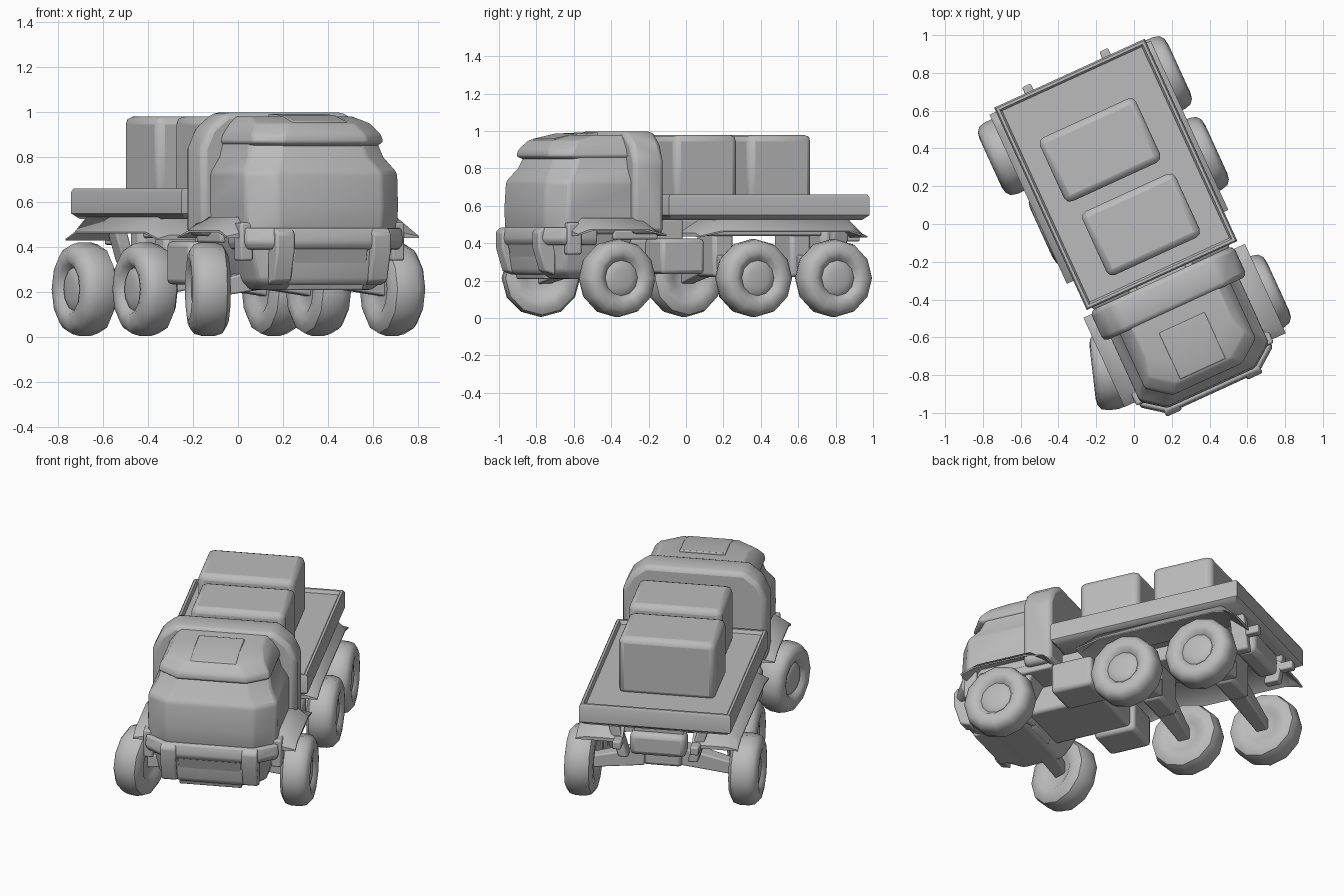
import bpy, bmesh, math
from mathutils import Matrix, Vector

if "Cube" in bpy.data.objects:
    bpy.data.objects.remove(bpy.data.objects["Cube"])

TURN = Matrix.Rotation(math.radians(24.6), 4, 'Z')   # whole truck stands turned
grey = bpy.data.materials.new("plain grey")
grey.diffuse_color = (0.50, 0.50, 0.50, 1)
grey.use_nodes = True
grey.node_tree.nodes["Principled BSDF"].inputs["Base Color"].default_value = grey.diffuse_color


def add(name, verts, faces, bevel=0.0):
    me = bpy.data.meshes.new(name)
    me.from_pydata([TURN @ Vector(v) for v in verts], [], faces)
    me.materials.append(grey)
    ob = bpy.data.objects.new(name, me)
    bpy.context.collection.objects.link(ob)
    bm = bmesh.new()
    bm.from_mesh(me)
    bmesh.ops.recalc_face_normals(bm, faces=bm.faces)
    bm.to_mesh(me)
    bm.free()
    for p in me.polygons:
        p.use_smooth = True
    me.set_sharp_from_angle(angle=math.radians(40))
    if bevel:
        b = ob.modifiers.new("soft edges", 'BEVEL')
        b.width, b.segments, b.limit_method = bevel, 2, 'ANGLE'
        b.angle_limit = math.radians(25)
    return ob


def loft(name, rings, bevel=0.0):
    n = len(rings[0])
    verts = [v for r in rings for v in r]
    faces = [(i * n + j, i * n + (j + 1) % n, (i + 1) * n + (j + 1) % n, (i + 1) * n + j)
             for i in range(len(rings) - 1) for j in range(n)]
    faces += [tuple(range(n)), tuple(range((len(rings) - 1) * n, len(rings) * n))]
    return add(name, verts, faces, bevel)


def rect(x0, x1, y0, y1, z):
    return [(x0, y0, z), (x1, y0, z), (x1, y1, z), (x0, y1, z)]


def box(name, x0, x1, y0, y1, z0, z1, bevel=0.012):
    return loft(name, [rect(x0, x1, y0, y1, z0), rect(x0, x1, y0, y1, z1)], bevel)


def extrude_x(name, prof, x0, x1, bevel=0.0):
    return loft(name, [[(x, y, z) for y, z in prof] for x in (x0, x1)], bevel)


def mudguard(name, prof, x0, x1, x2, low):
    """Flat plate from x0 to x1, then a lip sloping down to x2."""
    loft(name, [[(x0, y, z) for y, z in prof], [(x1, y, z) for y, z in prof],
                [(x2, y, low + (z - low) * 0.35) for y, z in prof]])


C = 0.012   # centre line of the truck


def cab_ring(w, f, z, back=-0.40, cx=0.12, cy=0.09):
    return [(C - w, back, z), (C - w, f + cy, z), (C - w + cx, f, z),
            (C + w - cx, f, z), (C + w, f + cy, z), (C + w, back, z)]


# Cab: lower nose, main shell, visor roof
loft("cab_lower_nose", [cab_ring(0.27, -0.90, 0.21, -0.60), cab_ring(0.31, -0.945, 0.25, -0.57),
                        cab_ring(0.36, -0.97, 0.47, -0.45)], 0.015)
loft("cab_shell", [cab_ring(0.37, -0.955, 0.45), cab_ring(0.375, -0.96, 0.58),
                   cab_ring(0.375, -0.95, 0.73), cab_ring(0.33, -0.90, 0.80),
                   cab_ring(0.31, -0.865, 0.88)], 0.015)
loft("cab_roof_visor", [cab_ring(0.30, -0.87, 0.845), cab_ring(0.325, -0.91, 0.865),
                        cab_ring(0.315, -0.905, 0.90), cab_ring(0.28, -0.86, 0.95),
                        cab_ring(0.25, -0.74, 0.98)], 0.01)
extrude_x("roof_hatch", [(-0.85, 0.92), (-0.85, 0.958), (-0.72, 0.986), (-0.58, 0.992), (-0.58, 0.95)],
          -0.12, 0.145, 0.006)

# Rounded arch behind the cab
arch = [(-0.405, 0.45), (-0.405, 0.84), (-0.365, 0.93), (-0.28, 0.998),
        (0.30, 0.998), (0.385, 0.93), (0.43, 0.84), (0.43, 0.45)]
loft("cab_rear_arch", [[(x, y, z) for x, z in arch] for y in (-0.50, -0.322)], 0.028)

# Front bumper band and guards
loft("front_bumper", [cab_ring(0.37, -0.975, 0.39, -0.70), cab_ring(0.385, -0.99, 0.42, -0.70),
                      cab_ring(0.38, -0.98, 0.485, -0.70)], 0.01)
for s in (-1, 1):
    extrude_x("bumper_guard", [(-0.90, 0.23), (-0.96, 0.25), (-1.0, 0.38), (-1.0, 0.46),
                               (-0.975, 0.485), (-0.90, 0.485)], C + s * 0.19, C + s * 0.28, 0.01)
    xs = sorted((C + s * 0.34, C + s * 0.40))
    box("side_guard", xs[0], xs[1], -0.88, -0.80, 0.34, 0.51, 0.01)
loft("nose_grille", [rect(-0.17, 0.19, -0.92, -0.80, 0.21), rect(-0.17, 0.19, -0.98, -0.80, 0.42)], 0.006)

# Cargo bed: tray with raised rim
X0, X1, Y0, Y1 = -0.417, 0.460, -0.31, 0.868


def tray(d, z):
    return rect(X0 + d, X1 - d, Y0 + d, Y1 - d, z)


loft("cargo_bed", [tray(0.03, 0.525), tray(0.0, 0.55), tray(0.0, 0.645), tray(0.008, 0.66),
                   tray(0.022, 0.66), tray(0.032, 0.64)])

# Cargo crates
box("rear_crate", -0.28, 0.28, 0.245, 0.617, 0.62, 0.98, 0.035)
box("front_crate", -0.238, 0.305, -0.203, 0.168, 0.62, 0.98, 0.035)

# Chassis
box("chassis_beam", -0.13, 0.155, -0.60, 0.80, 0.44, 0.53, 0.01)
box("belly_plate", -0.18, 0.20, -0.72, -0.10, 0.26, 0.425, 0.02)
box("cab_floor", -0.36, 0.385, -0.60, -0.34, 0.42, 0.47, 0.01)
box("rear_cross_beam", -0.15, 0.175, 0.72, 0.84, 0.35, 0.49, 0.03)
for s, mud, front in ((-1, -0.455, -0.45), (1, 0.485, 0.49)):
    # Side tanks, tow hooks, rear struts, mudguards
    xs = sorted((C + s * 0.17, C + s * 0.40))
    box("side_tank", xs[0], xs[1], -0.33, -0.075, 0.235, 0.425, 0.022)
    xs = sorted((C + s * 0.10, C + s * 0.30))
    box("tank_bracket", xs[0], xs[1], -0.31, -0.16, 0.40, 0.53, 0.01)
    xs = sorted((C + s * 0.20, C + s * 0.25))
    box("tow_hook", xs[0], xs[1], 0.78, 0.905, 0.41, 0.46, 0.008)
    a, b = sorted((C + s * 0.17, C + s * 0.23))
    loft("rear_strut", [rect(a, b, 0.74, 0.83, 0.33), rect(a + s * 0.06, b + s * 0.06, 0.74, 0.83, 0.53)], 0.01)
    mudguard("rear_mudguard", [(-0.14, 0.435), (0.0, 0.515), (0.74, 0.515), (0.845, 0.43),
                               (0.845, 0.45), (0.75, 0.535), (-0.01, 0.535), (-0.14, 0.455)],
             C + s * 0.20, mud - s * 0.06, mud, 0.43)
    mudguard("front_mudguard", [(-0.86, 0.44), (-0.78, 0.51), (-0.46, 0.51), (-0.34, 0.44),
                                (-0.34, 0.46), (-0.45, 0.535), (-0.79, 0.535), (-0.86, 0.465)],
             C + s * 0.30, front - s * 0.08, front, 0.44)

# Wheels: revolved chunky tyre with shallow hub (radius, offset towards outside)
TYRE = [(0.05, 0.070), (0.082, 0.064), (0.095, 0.055), (0.115, 0.078), (0.14, 0.086), (0.175, 0.080),
        (0.199, 0.06), (0.208, 0.025), (0.208, -0.03), (0.197, -0.065), (0.165, -0.084),
        (0.12, -0.082), (0.09, -0.062), (0.05, -0.055)]
SEG = 12


def circle(r, x):
    return [(x, r * math.cos(2 * math.pi * k / SEG), r * math.sin(2 * math.pi * k / SEG)) for k in range(SEG)]


def wheel(name, x, y, steer=0):
    side = 1 if x > 0 else -1
    m = Matrix.Translation((x, y, 0.214)) @ Matrix.Rotation(math.radians(steer), 4, 'Z')
    loft(name, [[tuple(m @ Vector(p)) for p in circle(r, o * side)] for r, o in TYRE])

    # Tapered suspension arm to the chassis
    def section(px, h, z0, z1):
        return [(px, y - h, z0), (px, y + h, z0), (px, y + h, z1), (px, y - h, z1)]
    loft(name + "_arm", [section(x - side * 0.03, 0.035, 0.18, 0.25),
                         section(C + side * 0.10, 0.055, 0.23, 0.34)], 0.008)


wheel("front_right_wheel", 0.470, -0.62)
wheel("middle_right_wheel", 0.475, 0.180)
wheel("rear_right_wheel", 0.475, 0.65)
wheel("front_left_wheel", -0.445, -0.65, -18)
wheel("middle_left_wheel", -0.380, 0.160)
wheel("rear_left_wheel", -0.470, 0.61)

# Gearboxes joining the arms
for y in (-0.63, 0.165, 0.62):
    box("axle_gearbox", -0.10, 0.125, y - 0.06, y + 0.06, 0.22, 0.46, 0.02)
